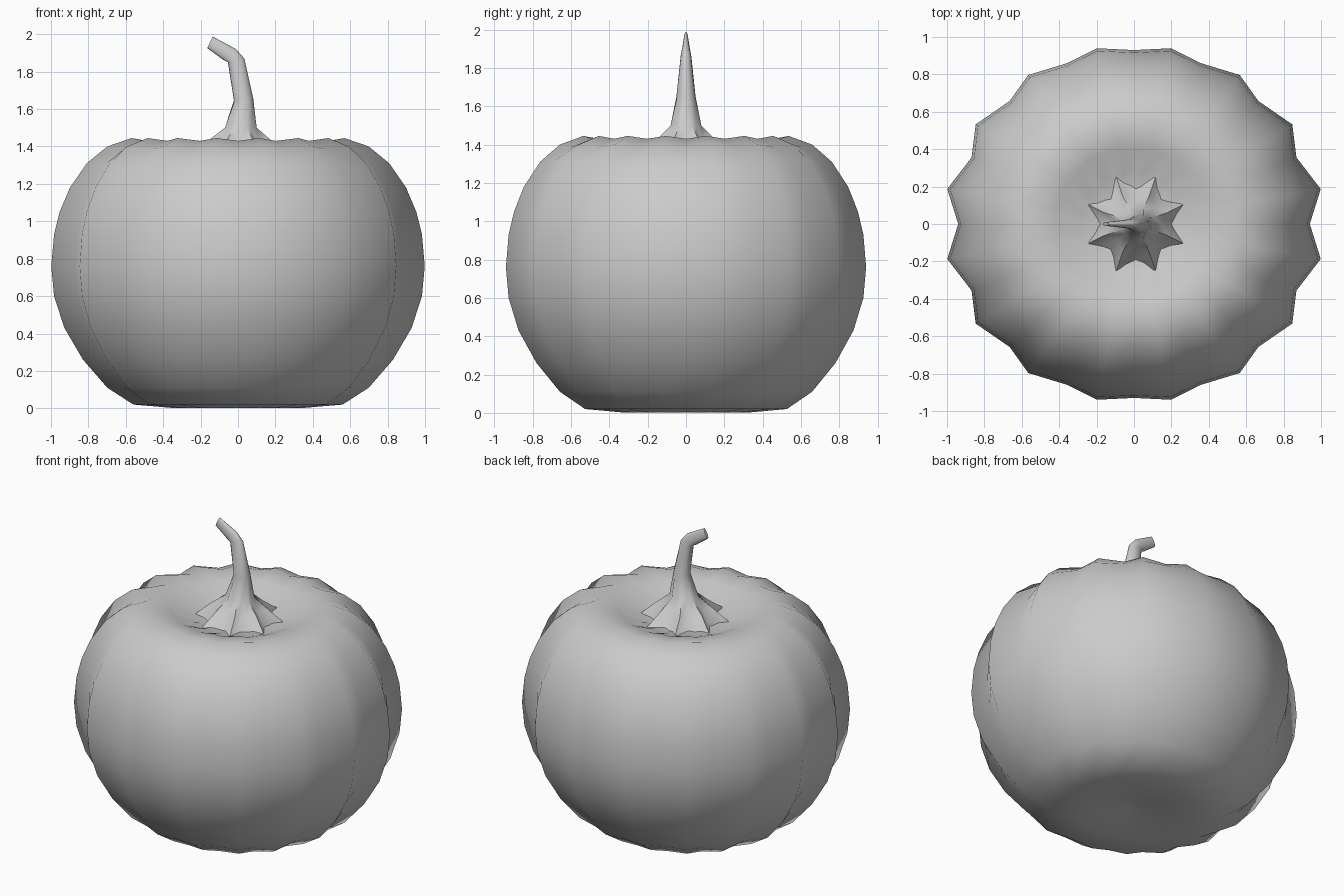
import bpy, bmesh
from math import cos, sin, pi, radians
from mathutils import Vector

if "Cube" in bpy.data.objects:
    bpy.data.objects.remove(bpy.data.objects["Cube"])


def loft(name, rings, angle):
    """Skin a list of equal vertex rings and cap both ends with a fan."""
    bm = bmesh.new()
    loops = [[bm.verts.new(p) for p in ring] for ring in rings]
    n = len(loops[0])
    for a, b in zip(loops, loops[1:]):
        for i in range(n):
            j = (i + 1) % n
            bm.faces.new((a[i], a[j], b[j], b[i]))
    for ring in (loops[0], loops[-1]):
        centre = sum((v.co for v in ring), Vector()) / n
        c = bm.verts.new(centre)
        for i in range(n):
            bm.faces.new((ring[i], ring[(i + 1) % n], c))
    bmesh.ops.recalc_face_normals(bm, faces=bm.faces)
    mesh = bpy.data.meshes.new(name)
    bm.to_mesh(mesh)
    bm.free()
    obj = bpy.data.objects.new(name, mesh)
    bpy.context.collection.objects.link(obj)
    bpy.ops.object.select_all(action='DESELECT')
    obj.select_set(True)
    bpy.context.view_layer.objects.active = obj
    bpy.ops.object.shade_smooth_by_angle(angle=radians(angle))
    return obj


# Ribbed body: 16 ridges alternating with 16 grooves, dished top and bottom
profile = [(.05, .04), (.18, .02), (.36, .003), (.56, .02), (.70, .11),
           (.83, .26), (.93, .43), (.985, .60), (1, .76), (.985, .93),
           (.955, 1.05), (.90, 1.18), (.81, 1.31), (.70, 1.40),
           (.57, 1.445), (.43, 1.42), (.29, 1.365), (.15, 1.34)]
rings = []
for r, z in profile:
    ring = []
    for i in range(32):
        a = i * pi / 16
        groove = i % 2 == 0
        rx, ry = (.94, .93) if groove else (1.018, .958)
        drop = .015 if groove and z > 1.35 else 0
        ring.append((r * rx * cos(a), r * ry * sin(a), z - drop))
    rings.append(ring)
loft("pumpkin_body", rings, 60)

# Stem: centre x, z, half width, half depth, tilt, star-shaped flare
path = [(.01, 1.34, .24, .24, 0, .20), (.01, 1.43, .16, .14, 0, .16),
        (.015, 1.50, .085, .08, 0, .08), (.03, 1.65, .052, .050, 5, 0),
        (-.01, 1.86, .045, .028, 12, 0), (-.045, 1.892, .045, .022, 40, 0),
        (-.15, 1.957, .034, .010, 65, 0)]
rings = []
for cx, cz, w, d, tilt, flare in path:
    t = radians(tilt)
    ring = []
    for i in range(16):
        a = i * pi / 8
        k = 1 + flare * (1 if i % 2 else -1)
        u = w * k * cos(a)
        ring.append((cx + u * cos(t), d * k * sin(a), cz + u * sin(t)))
    rings.append(ring)
loft("stem", rings, 60)
